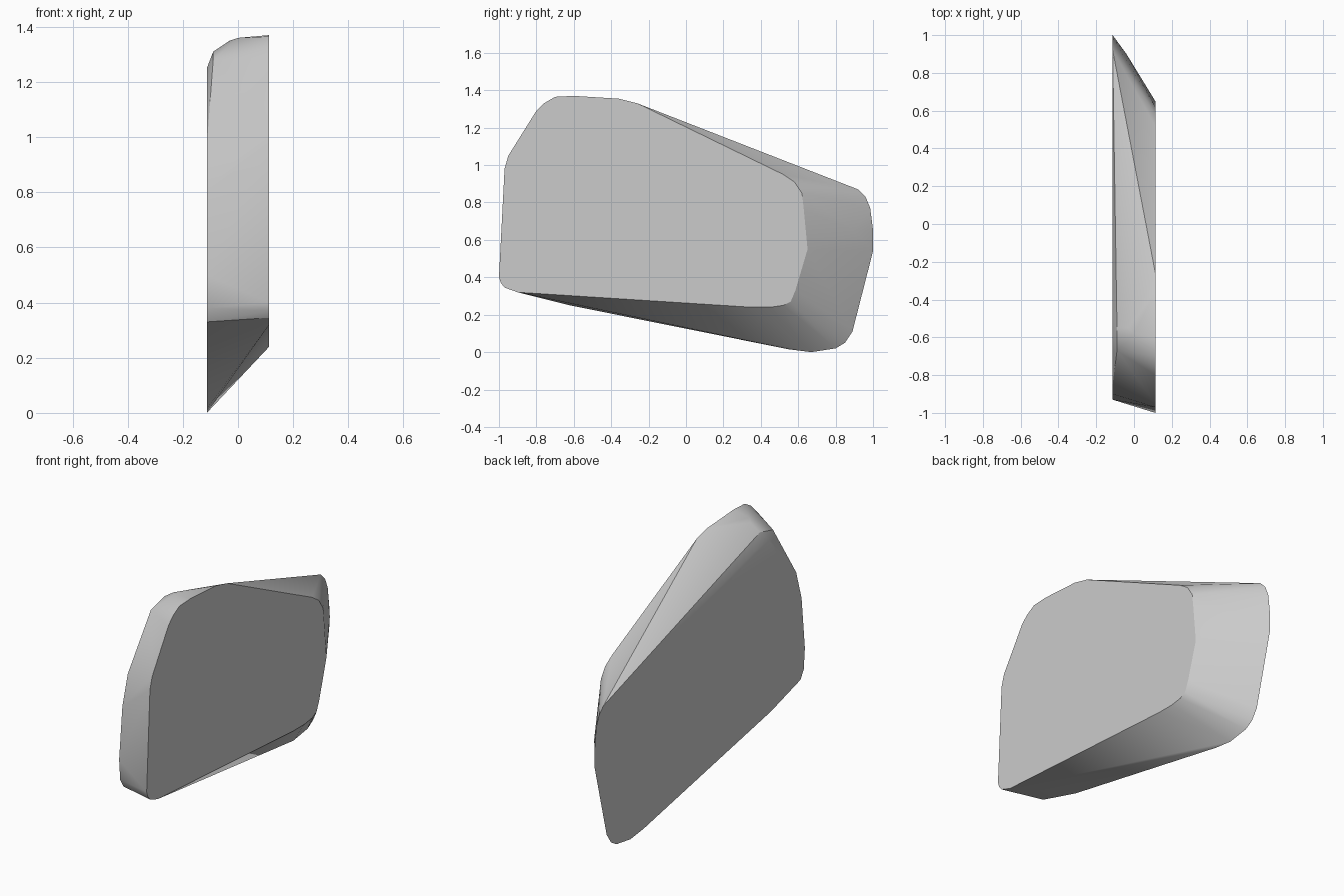
import bpy
import bmesh
import math

default_cube = bpy.data.objects.get("Cube")
if default_cube:
    bpy.data.objects.remove(default_cube, do_unlink=True)

HALF_WIDTH = 0.113

# Outline of the smaller flat side, as (y, z)
inner_outline = [
    (-1, .4), (-.99, .37), (-.97, .345), (-.9, .32), (.35, .24), (.45, .24),
    (.52, .25), (.56, .27), (.585, .33), (.65, .55), (.63, .76), (.62, .85),
    (.58, .91), (.52, .95), (-.26, 1.33), (-.36, 1.355), (-.6, 1.37),
    (-.7, 1.365), (-.76, 1.33), (-.8, 1.29), (-.95, 1.05), (-.97, .98),
]

# Outline of the larger, lower flat side
outer_outline = [
    (-.93, .5), (-.92, .38), (-.89, .33), (-.62, .25), (.55, .015), (.67, 0),
    (.8, .02), (.85, .05), (.89, .11), (1, .54), (1, .65), (.985, .77),
    (.96, .83), (.92, .87), (-.48, 1.24), (-.6, 1.25), (-.68, 1.2),
    (-.85, .97), (-.9, .8),
]

# Rounded shoulder between the sides, as (x, y, z)
shoulder = [
    (-.09, -.55, 1.31), (-.03, -.55, 1.35), (0, -.58, 1.36),
    (-.09, -.67, 1.28), (-.07, .94, .66), (-.04, .9, .65),
]


def build_hull(name, points, material):
    """Wrap a closed convex shell around the points."""
    bm = bmesh.new()
    for point in points:
        bm.verts.new(point)
    bmesh.ops.convex_hull(bm, input=list(bm.verts))
    loose = [v for v in bm.verts if not v.link_faces]
    bmesh.ops.delete(bm, geom=loose, context='VERTS')
    # Merge the triangles of each flat side into one face
    bmesh.ops.dissolve_limit(bm, angle_limit=math.radians(0.5),
                             verts=list(bm.verts), edges=list(bm.edges))
    bmesh.ops.recalc_face_normals(bm, faces=list(bm.faces))
    mesh = bpy.data.meshes.new(name)
    bm.to_mesh(mesh)
    bm.free()
    mesh.materials.append(material)
    obj = bpy.data.objects.new(name, mesh)
    bpy.context.collection.objects.link(obj)
    return obj


def flat_material(name, colour):
    material = bpy.data.materials.new(name)
    material.use_nodes = True
    material.diffuse_color = colour
    shader = next(n for n in material.node_tree.nodes
                  if n.type == 'BSDF_PRINCIPLED')
    shader.inputs["Base Color"].default_value = colour
    return material


grey = flat_material("light_grey", (0.6, 0.6, 0.6, 1))
points = [(HALF_WIDTH, y, z) for y, z in inner_outline]
points += [(-HALF_WIDTH, y, z) for y, z in outer_outline]
points += shoulder
panel = build_hull("tapered_panel", points, grey)

# Smooth the rim while keeping the side edges crisp
bpy.ops.object.select_all(action='DESELECT')
panel.select_set(True)
bpy.context.view_layer.objects.active = panel
bpy.ops.object.shade_smooth_by_angle(angle=math.radians(30))
